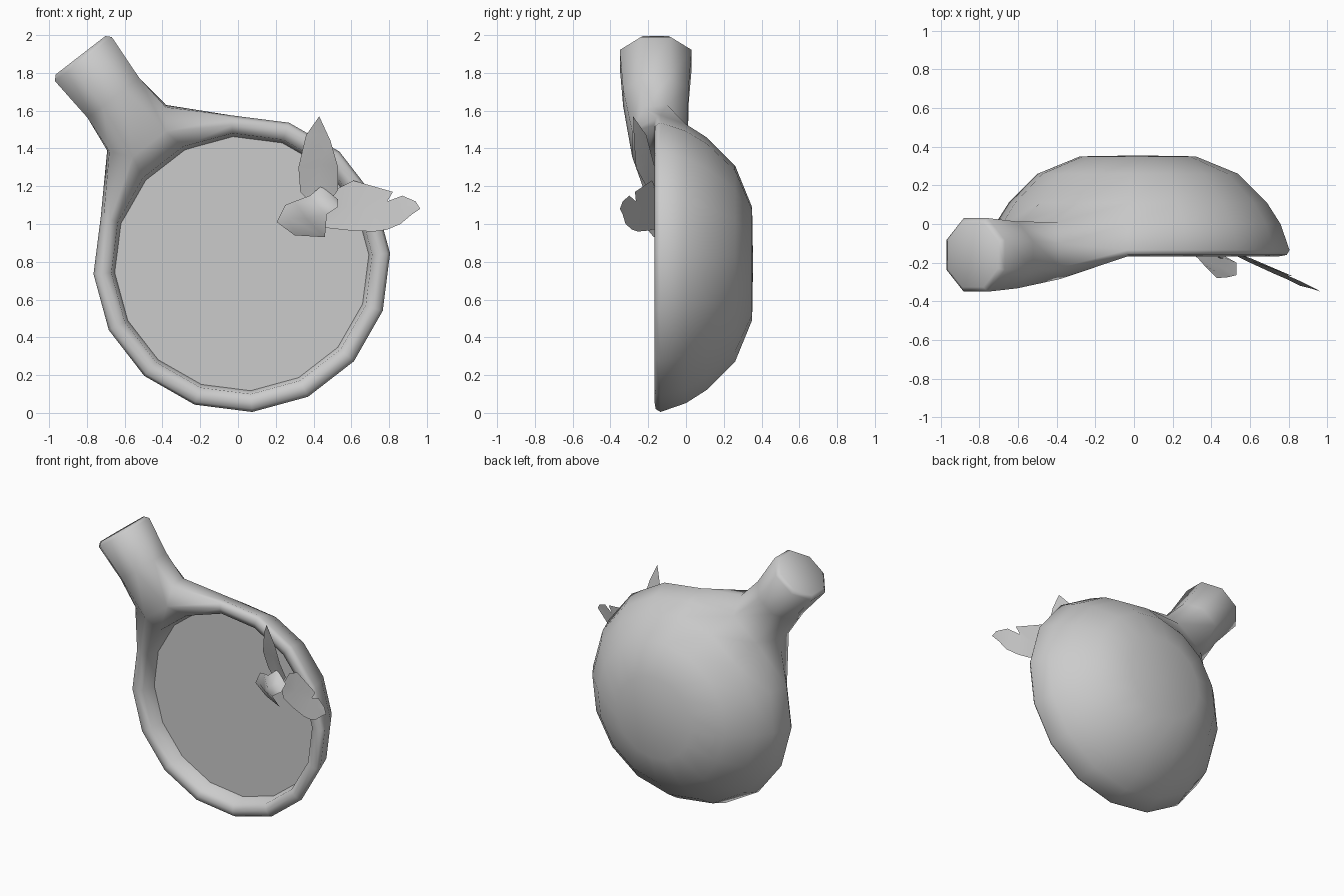
import bpy, bmesh, math
from mathutils import Vector

if "Cube" in bpy.data.objects:
    bpy.data.objects.remove(bpy.data.objects["Cube"])

CX, CZ, AXIS = 0.02, 0.79, math.radians(127.75)
N = 16


def place(u, v, y):
    """u runs along the handle, v across it, y is depth."""
    c, s = math.cos(AXIS), math.sin(AXIS)
    return Vector((CX + u * c + v * s, y, CZ + u * s - v * c))


def polar(r, i, y):
    a = (i + 0.5) * 2 * math.pi / N
    return place(r * math.cos(a), r * math.sin(a), y)


def finish(bm, name, angle, fix=True):
    if fix:
        bmesh.ops.recalc_face_normals(bm, faces=bm.faces)
    me = bpy.data.meshes.new(name)
    bm.to_mesh(me)
    bm.free()
    ob = bpy.data.objects.new(name, me)
    bpy.context.collection.objects.link(ob)
    bpy.ops.object.select_all(action='DESELECT')
    ob.select_set(True)
    bpy.context.view_layer.objects.active = ob
    bpy.ops.object.shade_smooth_by_angle(angle=math.radians(angle))
    return ob


# Bowl: rings of (radius, depth) from the inner wall over the rim to the back
profile = [(.67, -.02), (.692, -.15), (.735, -.167), (.772, -.16), (.787, -.135),
           (.74, 0), (.67, .11), (.52, .26), (.30, .35)]
# Rim points pulled out to meet the handle: ring -> (u, v, y)
pulled = {1: (.68, .135, -.19), 2: (.80, .11, -.285), 3: (.90, .19, -.225),
          4: (.91, .197, -.10), 5: (.83, .12, .01)}
bm = bmesh.new()
rings = []
for k, (r, y) in enumerate(profile):
    ring = [bm.verts.new(polar(r, i, y)) for i in range(N)]
    if k in pulled:
        u, v, d = pulled[k]
        ring[0].co, ring[-1].co = place(u, v, d), place(u, -v, d)
    rings.append(ring)
for k in range(len(rings) - 1):
    for i in range(N):
        if i == N - 1 and 2 <= k <= 4:
            continue  # opening where the handle joins
        j = (i + 1) % N
        bm.faces.new((rings[k][i], rings[k][j], rings[k + 1][j], rings[k + 1][i]))
pole = bm.verts.new((CX, .355, CZ))
for i in range(N):
    bm.faces.new((rings[-1][i], rings[-1][(i + 1) % N], pole))

# Handle: octagonal loops growing out of the opening, with a domed end
prev = [rings[k][0] for k in (2, 3, 4, 5)] + [rings[k][-1] for k in (5, 4, 3, 2)]
for u, R in ((1.11, .187), (1.37, .206), (1.395, .18)):
    loop = []
    for i in range(8):
        a = math.radians(-67.5 + 45 * i)
        loop.append(bm.verts.new(place(u, R * math.cos(a), -.16 + R * math.sin(a))))
    for i in range(8):
        j = (i + 1) % 8
        bm.faces.new((prev[i], prev[j], loop[j], loop[i]))
    prev = loop
tip = bm.verts.new(place(1.385, 0, -.16))
for i in range(8):
    bm.faces.new((prev[i], prev[(i + 1) % 8], tip))
finish(bm, "bowl_with_handle", 80)

# Liquid surface, sunk below the rim
bm = bmesh.new()
bm.faces.new([bm.verts.new(polar(.68, i, -.045)) for i in range(N)])
liquid = finish(bm, "liquid_surface", 30, False)
if liquid.data.polygons[0].normal.y > 0:
    liquid.data.flip_normals()


def leaf(name, base, rows, tip):
    """Leaf blade: each row is edge, midrib, edge."""
    bm = bmesh.new()
    b, t = bm.verts.new(base), bm.verts.new(tip)
    grid = [[bm.verts.new(p) for p in row] for row in rows]
    for h in (0, 1):
        bm.faces.new((b, grid[0][h + 1], grid[0][h]))
        for lo, hi in zip(grid, grid[1:]):
            bm.faces.new((lo[h], lo[h + 1], hi[h + 1], hi[h]))
        bm.faces.new((grid[-1][h], grid[-1][h + 1], t))
    return finish(bm, name, 60)


# Garnish leaves
leaf("upright_leaf", (.44, -.15, 1.06), [
    [(.33, -.12, 1.17), (.43, -.16, 1.17), (.53, -.20, 1.18)],
    [(.32, -.165, 1.30), (.43, -.215, 1.32), (.53, -.265, 1.30)],
    [(.36, -.21, 1.47), (.43, -.25, 1.47), (.49, -.275, 1.44)]], (.43, -.28, 1.57))
leaf("side_leaf", (.44, -.12, 1.06), [
    [(.46, -.13, .98), (.50, -.14, 1.08), (.53, -.16, 1.19)],
    [(.60, -.20, .965), (.60, -.19, 1.09), (.61, -.18, 1.23)],
    [(.72, -.255, .96), (.72, -.235, 1.08), (.82, -.27, 1.17)],
    [(.79, -.285, .97), (.78, -.265, 1.08), (.79, -.265, 1.12)],
    [(.86, -.32, 1.0), (.86, -.305, 1.08), (.87, -.30, 1.15)],
    [(.92, -.335, 1.05), (.92, -.335, 1.08), (.94, -.335, 1.12)]], (.965, -.35, 1.08))
leaf("drooping_leaf", (.53, -.20, 1.13), [
    [(.53, -.25, 1.09), (.49, -.235, 1.14), (.44, -.17, 1.20)],
    [(.47, -.27, 1.05), (.42, -.26, 1.10), (.38, -.19, 1.15)],
    [(.46, -.17, .93), (.36, -.20, 1.03), (.30, -.13, 1.12)],
    [(.30, -.10, .94), (.27, -.13, 1.03), (.25, -.10, 1.10)]], (.205, -.09, 1.01))
